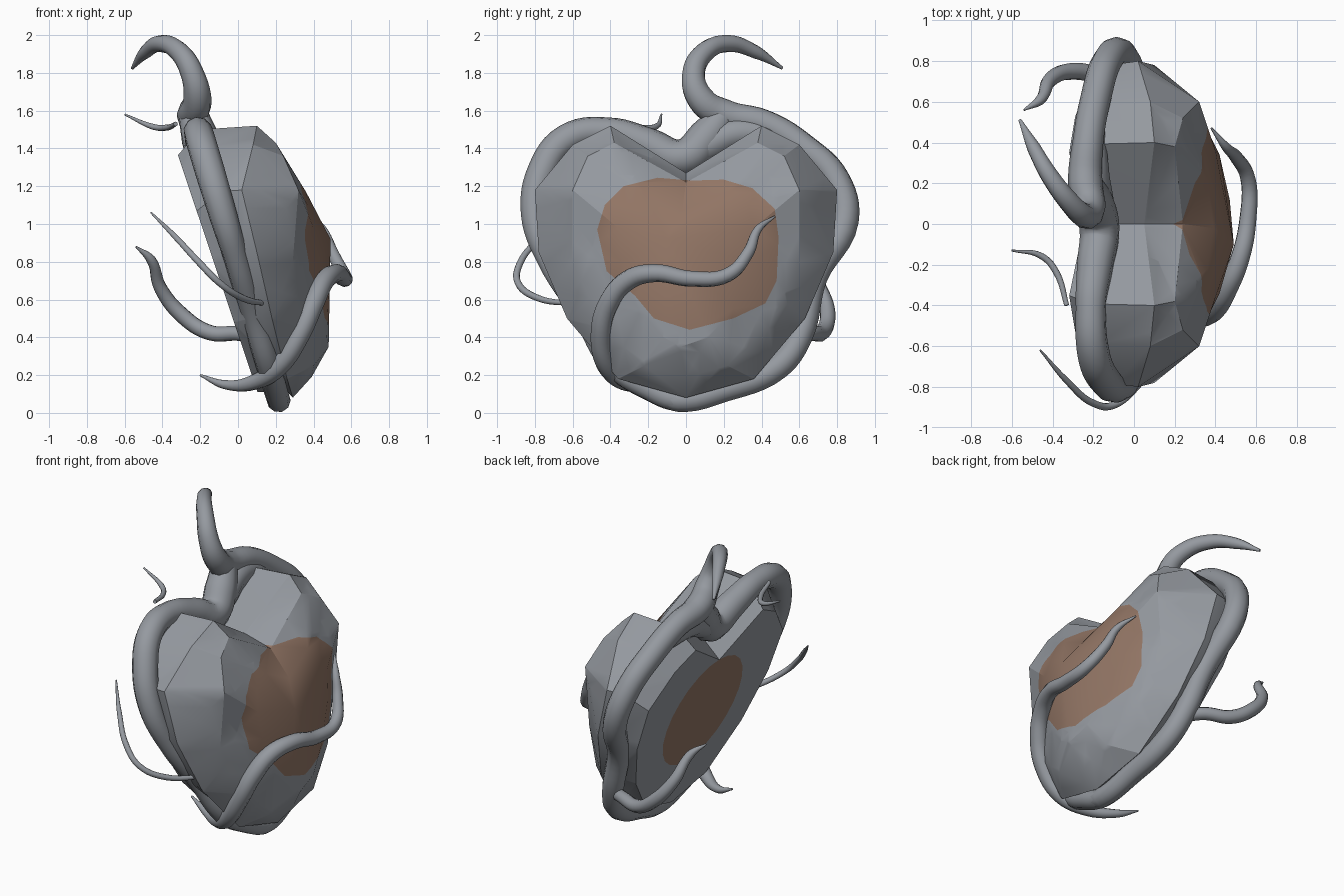
import bpy, bmesh, math

if "Cube" in bpy.data.objects:
    bpy.data.objects.remove(bpy.data.objects["Cube"])

def material(name, rgb):
    m = bpy.data.materials.new(name)
    m.diffuse_color = (*rgb, 1)
    m.use_nodes = True
    m.node_tree.nodes["Principled BSDF"].inputs["Base Color"].default_value = m.diffuse_color
    return m

GREY = material("stone grey", (0.30, 0.32, 0.35))
BROWN = material("dull brown", (0.29, 0.18, 0.13))

def finish(ob, angle):
    bpy.ops.object.select_all(action='DESELECT')
    ob.select_set(True)
    bpy.context.view_layer.objects.active = ob
    if ob.type == 'CURVE':
        bpy.ops.object.convert(target='MESH')
    bpy.ops.object.shade_smooth_by_angle(angle=math.radians(angle))

# ---- tilted faceted heart: half outlines (x, y, z) from notch to bottom tip
outline = [(0, 1.27), (.4, 1.52), (.6, 1.42), (.8, 1.18), (.78, .85), (.63, .5), (.36, .18), (0, .08)]
girdle_x = [.05, .10, .08, .02, .10, .18, .26, .29]

def back_x(z):
    return -.31 + (1.34 - z) * .336

def shrunk(sy, sz):
    return [(y * sy, .12 + (z - .09) * sz) for y, z in outline]

back = [(back_x(z), y, z) for y, z in shrunk(.88, .87)]
side = [(back_x(z) + .16, y, z) for y, z in shrunk(.98, .965)]
girdle = [(x, y, z) for x, (y, z) in zip(girdle_x, outline)]
shoulder = [(.24, 0, 1.22), (.20, .38, 1.43), (.24, .52, 1.36), (.32, .60, 1.18),
            (.29, .60, .80), (.35, .44, .45), (.40, .22, .25), (.39, 0, .19)]
face = [(.39, -.02, 1.07), (.36, .22, 1.17), (.37, .33, 1.10), (.40, .36, .98),
        (.42, .34, .80), (.44, .25, .55), (.47, .12, .40), (.48, -.03, .35)]

patch = [(-.47, .97), (-.43, 1.1), (-.33, 1.2), (-.15, 1.245), (.03, 1.23), (.2, 1.235),
         (.35, 1.19), (.47, 1.08), (.49, .93), (.48, .7), (.42, .58), (.25, .5),
         (.02, .44), (-.17, .5), (-.27, .62), (-.42, .75)]
oval = [(.38 * math.cos(i * math.pi / 12), .78 + .37 * math.sin(i * math.pi / 12)) for i in range(24)]

def inside(y, z, poly):
    hit = False
    for (y1, z1), (y2, z2) in zip(poly, poly[1:] + poly[:1]):
        if (z1 > z) != (z2 > z) and y < (y2 - y1) * (z - z1) / (z2 - z1) + y1:
            hit = not hit
    return hit

bm = bmesh.new()
rings = []
for half in (back, side, girdle, shoulder, face):
    loop = half + [(x, -y, z) for x, y, z in half[-2:0:-1]]
    rings.append([bm.verts.new(p) for p in loop])
n = len(rings[0])
for a, b in zip(rings, rings[1:]):
    for i in range(n):
        j = (i + 1) % n
        bm.faces.new((a[i], a[j], b[j], b[i]))
for ring, centre in ((rings[0], (back_x(.8), 0, .8)), (rings[-1], (.49, -.1, .92))):
    c = bm.verts.new(centre)
    for i in range(n):
        bm.faces.new((ring[i], ring[(i + 1) % n], c))
bmesh.ops.triangulate(bm, faces=bm.faces[:])
bmesh.ops.recalc_face_normals(bm, faces=bm.faces[:])

# brown patches: cut their outlines into the front and the flat back, then colour inside
def paint(poly, chosen):
    for (y1, z1), (y2, z2) in zip(poly, poly[1:] + poly[:1]):
        faces = [f for f in bm.faces if chosen(f)]
        edges = {e for f in faces for e in f.edges}
        verts = {v for f in faces for v in f.verts}
        bmesh.ops.bisect_plane(bm, geom=faces + list(edges) + list(verts), dist=1e-5,
                               plane_co=(0, y1, z1), plane_no=(0, z2 - z1, y1 - y2))
    bm.normal_update()
    for f in bm.faces:
        c = f.calc_center_median()
        if chosen(f) and inside(c.y, c.z, poly):
            f.material_index = 1

paint(patch, lambda f: f.normal.x > .1 and f.calc_center_median().x > .12)
paint(oval, lambda f: f.normal.x < -.85)
me = bpy.data.meshes.new("heart_stone")
bm.to_mesh(me)
bm.free()
heart = bpy.data.objects.new("heart_stone", me)
bpy.context.collection.objects.link(heart)
me.materials.append(GREY)
me.materials.append(BROWN)
finish(heart, 25)

# ---- vines: smooth tapered tubes through (x, y, z, radius)
def vine(name, pts):
    cu = bpy.data.curves.new(name, 'CURVE')
    cu.dimensions = '3D'
    cu.bevel_depth = 1
    cu.bevel_resolution = 3
    cu.resolution_u = 6
    cu.use_fill_caps = True
    sp = cu.splines.new('BEZIER')
    sp.bezier_points.add(len(pts) - 1)
    for bp, (x, y, z, r) in zip(sp.bezier_points, pts):
        bp.co = (x, y, z)
        bp.radius = r
        bp.handle_left_type = bp.handle_right_type = 'AUTO'
    cu.materials.append(GREY)
    ob = bpy.data.objects.new(name, cu)
    bpy.context.collection.objects.link(ob)
    finish(ob, 50)

def rim(pts):
    return [(.235 - .3 * z, y, z, r) for y, z, r in pts]

# rim vine right side, ending in the tall hook
vine("rim_vine_hook", rim([(-.14, .10, .05), (-.04, .066, .063), (.2, .12, .065), (.48, .24, .07),
                           (.6, .4, .068), (.68, .72, .07), (.84, 1.02, .075), (.79, 1.24, .075),
                           (.63, 1.4, .075), (.42, 1.53, .075), (.2, 1.58, .085)])
     + [(-.215, .08, 1.66, .075), (-.24, .04, 1.79, .062), (-.31, .10, 1.91, .053),
        (-.41, .23, 1.955, .045), (-.49, .37, 1.91, .035), (-.56, .51, 1.825, .008)])
# rim vine left side
vine("rim_vine_left", rim([(.2, 1.58, .08), (.11, 1.46, .1), (-.02, 1.35, .1), (-.2, 1.42, .09),
                           (-.42, 1.49, .075), (-.63, 1.45, .08), (-.76, 1.28, .08), (-.8, 1.05, .075),
                           (-.73, .82, .065), (-.54, .52, .065), (-.38, .25, .065), (-.2, .13, .063),
                           (-.04, .068, .06), (.08, .09, .05)]))
# web filling the fork above the notch
vine("fork_web", rim([(.5, 1.45, .06), (.28, 1.48, .085), (.12, 1.42, .09), (0, 1.36, .08)]))
# tendril sweeping across the front
vine("front_tendril", [(-.2, -.2, .2, .006), (-.07, -.24, .15, .025), (.08, -.33, .16, .04),
                       (.22, -.42, .25, .052), (.33, -.45, .42, .055), (.40, -.41, .58, .056),
                       (.46, -.31, .70, .053), (.52, -.17, .74, .048), (.56, .03, .71, .042),
                       (.56, .22, .73, .038), (.50, .33, .85, .032), (.45, .38, .97, .022),
                       (.38, .47, 1.04, .005)])
# loose tendrils curling to the back
vine("left_tendril", [(-.46, -.62, 1.06, .005), (-.33, -.77, .93, .015), (-.2, -.88, .79, .018),
                      (-.1, -.89, .69, .018), (.02, -.79, .61, .018), (.17, -.58, .575, .012)])
vine("top_tendril", [(-.6, -.13, 1.58, .005), (-.45, -.16, 1.515, .016), (-.38, -.24, 1.51, .016),
                     (-.33, -.4, 1.53, .012)])
vine("right_tendril", [(-.54, .56, .88, .005), (-.46, .61, .81, .026), (-.41, .71, .66, .036),
                       (-.3, .75, .52, .042), (-.15, .72, .425, .042), (0, .66, .42, .04),
                       (.1, .59, .4, .04)])
